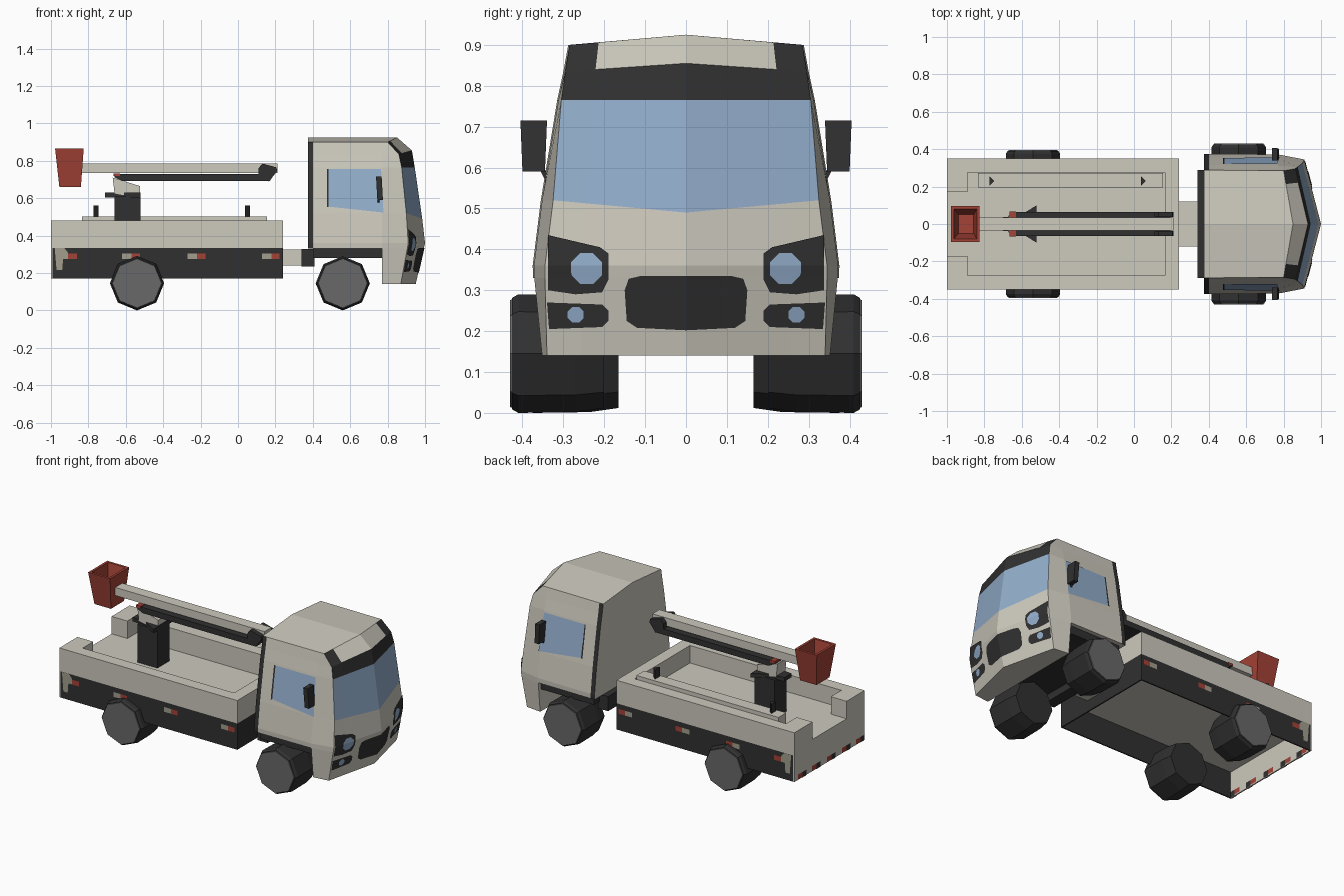
import bpy, bmesh, math
from mathutils import Vector

if "Cube" in bpy.data.objects:
    bpy.data.objects.remove(bpy.data.objects["Cube"])


def material(name, r, g, b):
    m = bpy.data.materials.new(name)
    m.diffuse_color = (r, g, b, 1)
    m.use_nodes = True
    m.node_tree.nodes["Principled BSDF"].inputs["Base Color"].default_value = m.diffuse_color
    return m


CREAM = material("cream_paint", .61, .585, .51)
DARK = material("dark_trim", .030, .030, .030)
GLASS = material("blue_glass", .29, .42, .60)
RED = material("red_paint", .37, .055, .038)
HUB = material("hub_grey", .14, .14, .14)
TAN = material("marker_tan", .36, .34, .27)


def make(name, verts, faces, mats, idx=None, mirror=False, facing=None):
    bm = bmesh.new()
    vs = [bm.verts.new(v) for v in verts]
    for i, f in enumerate(faces):
        face = bm.faces.new([vs[k] for k in f])
        face.material_index = idx[i] if idx else 0
    return finish(name, bm, mats, mirror, facing)


def finish(name, bm, mats, mirror=False, facing=None):
    bm.normal_update()
    if facing:
        flip = [f for f in bm.faces if f.normal.dot(Vector(facing)) < 0]
        bmesh.ops.reverse_faces(bm, faces=flip)
    else:
        bmesh.ops.recalc_face_normals(bm, faces=bm.faces[:])
    me = bpy.data.meshes.new(name)
    bm.to_mesh(me)
    bm.free()
    for m in mats:
        me.materials.append(m)
    ob = bpy.data.objects.new(name, me)
    bpy.context.collection.objects.link(ob)
    if mirror:
        mod = ob.modifiers.new("mirror", 'MIRROR')
        mod.use_axis = (False, True, False)
        mod.merge_threshold = .0005
    return ob


def loft(name, rings, mat, mirror=False):
    """Closed rings of equal length joined in order, both ends capped."""
    n = len(rings[0])
    faces = [tuple(range(n)), tuple(range((len(rings) - 1) * n, len(rings) * n))]
    for r in range(len(rings) - 1):
        for k in range(n):
            j = (k + 1) % n
            faces.append((r * n + k, r * n + j, (r + 1) * n + j, (r + 1) * n + k))
    return make(name, [v for r in rings for v in r], faces, [mat], mirror=mirror)


def rect(x0, x1, y0, y1, z):
    return [(x0, y0, z), (x1, y0, z), (x1, y1, z), (x0, y1, z)]


def box(name, x, y, z, mat, mirror=False):
    return loft(name, [rect(*x, *y, z[0]), rect(*x, *y, z[1])], mat, mirror)


def prism(name, profile, y0, y1, mat):
    return loft(name, [[(x, y, z) for x, z in profile] for y in (y0, y1)], mat)


def decal(name, pts, mat, project, facing, cuts=(), mirror=True):
    """Flat (u, z) outline, split at the given heights, laid on a surface."""
    bm = bmesh.new()
    bm.faces.new([bm.verts.new((u, 0, z)) for u, z in pts])
    for c in cuts:
        bmesh.ops.bisect_plane(bm, geom=bm.verts[:] + bm.edges[:] + bm.faces[:],
                               plane_co=(0, 0, c), plane_no=(0, 0, 1))
    for v in bm.verts:
        v.co = project(v.co.x, v.co.z)
    return finish(name, bm, [mat], mirror, facing)


def octagon(u, z, r):
    return [(u + r * math.cos((k + .5) * math.pi / 4), z + r * math.sin((k + .5) * math.pi / 4))
            for k in range(8)]


def quad(u0, u1, z0, z1):
    return [(u0, z0), (u1, z0), (u1, z1), (u0, z1)]


# Cab levels: corner z, centre z, side y, corner x, corner y, centre x
LEVELS = [(.14, .14, .355, .87, .34, .95), (.33, .33, .374, .905, .345, .993),
          (.36, .36, .375, .91, .345, 1.0), (.52, .49, .355, .90, .325, .985),
          (.765, .765, .315, .875, .305, .945), (.835, .855, .30, .86, .295, .93),
          (.90, .925, .288, .80, .285, .85)]
SX, BX = .77, .375


def cab():
    verts, faces, idx = [], [], []
    for zc, zf, sy, cx, cy, fx in LEVELS:
        c, f = Vector((cx, cy, zc)), Vector((fx, 0, zf))
        verts += [(BX, sy, zc), (BX + .027, sy, zc), (SX, sy - .003, zc), c, f.lerp(c, .75), f]
    for l in range(len(LEVELS) - 1):
        for s in range(5):
            if l == 0 and s < 2:
                continue            # open wheel arch
            a = l * 6 + s
            faces.append((a, a + 1, a + 7, a + 6))
            front = s >= 3
            idx.append(2 if front and l == 3 else
                       1 if s == 0 or (front and l == 4) or (s == 3 and l == 5) else 0)
    n = len(verts)
    verts += [(BX, 0, .33), (SX, 0, .33), (SX, 0, .14), (BX, 0, .925), (SX, 0, .925)]
    t = 36
    extra = [(t, t + 1, t + 2, n + 4, n + 3), (t + 2, t + 3, t + 4, t + 5, n + 4),   # roof
             (6, 12, 18, 24, 30, 36, n + 3, n),                                      # back
             (6, 7, 8, n + 1, n), (8, 2, n + 2, n + 1), (2, 3, 4, 5, n + 2)]         # underside
    make("cab_shell", verts, faces + extra, [CREAM, DARK, GLASS], idx + [0] * 6, mirror=True)


def cab_front(off):
    def project(y, z):
        for a, b in zip(LEVELS, LEVELS[1:]):
            t = y / a[4]
            za, zb = a[1] + (a[0] - a[1]) * t, b[1] + (b[0] - b[1]) * t
            if z <= zb + 1e-6:
                k = (z - za) / (zb - za)
                xa, xb = a[5] + (a[3] - a[5]) * t, b[5] + (b[3] - b[5]) * t
                return Vector((xa + (xb - xa) * k + off, y, z))
    return project


def cab_side(off):
    a, b = LEVELS[3], LEVELS[4]
    return lambda x, z: Vector((x, a[2] + (b[2] - a[2]) * (z - a[0]) / (b[0] - a[0]) + off, z))


cab()
# Front lamps and grille
F = (1, 0, 0)
KINKS = (.33, .36)
decal("headlight_surround", [(.19, .325), (.205, .295), (.27, .29), (.338, .30), (.338, .435),
                             (.21, .405), (.19, .39)], DARK, cab_front(.003), F, KINKS)
decal("headlight", octagon(.243, .353, .041), GLASS, cab_front(.006), F, KINKS)
decal("fog_lamp_surround", [(.19, .225), (.205, .21), (.335, .205), (.34, .27), (.205, .265),
                            (.19, .25)], DARK, cab_front(.003), F)
decal("fog_lamp", octagon(.27, .24, .021), GLASS, cab_front(.006), F)
decal("grille", [(0, .202), (.12, .208), (.145, .225), (.15, .30), (.14, .328), (.11, .335),
                 (0, .335)], DARK, cab_front(.003), F, KINKS)
# Side windows and mirrors
S = (0, 1, 0)
decal("side_window_edge", quad(.475, .485, .552, .755), DARK, cab_side(.003), S)
decal("side_window", [(.483, .555), (.778, .523), (.765, .755), (.483, .755)], GLASS,
      cab_side(.003), S)
loft("wing_mirror", [rect(.745, .775, .345, .40, .59), rect(.738, .768, .340, .405, .715)],
     DARK, True)
loft("mirror_arm", [rect(.745, .757, .325, .34, .56), rect(.745, .757, .348, .36, .60)],
     DARK, True)
# Chassis between cab and bed
box("wheel_arch", (.40, .775), (-.345, .345), (.28, .332), DARK)
box("cab_crossmember", (.34, .41), (-.29, .29), (.235, .327), DARK)
box("chassis_link", (.235, .345), (-.12, .12), (.24, .325), CREAM)

# Cargo bed
box("bed_floor", (-1, .24), (-.35, .35), (.335, .37), CREAM)
box("bed_side_wall", (-1, .24), (.275, .35), (.335, .48), CREAM, True)
box("bed_front_wall", (.165, .24), (-.276, .276), (.335, .48), CREAM)
box("bed_rear_block", (-1, -.89), (.17, .276), (.335, .48), CREAM, True)
box("bed_side_skirt", (-.992, .24), (.342, .35), (.17, .335), DARK, True)
box("bed_front_skirt", (.232, .24), (-.342, .342), (.17, .335), DARK)
box("bed_rear_skirt", (-1, -.992), (-.35, .35), (.17, .336), CREAM)
# Marker lights on the sides and tail
bed_side = lambda x, z: Vector((x, .353, z))
for x in (-.57, -.22, .178):
    decal("side_marker", quad(x - .05, x, .275, .305), TAN, bed_side, S)
    decal("side_light", quad(x, x + .045, .275, .305), RED, bed_side, S)
decal("rear_side_light", quad(-.91, -.86, .275, .305), RED, bed_side, S)
decal("rear_side_marker", [(-.97, .215), (-.94, .215), (-.935, .275), (-.91, .275), (-.91, .31),
                           (-.93, .335), (-.98, .335)], TAN, bed_side, S)
for y in (-.29, -.15, 0, .15, .29):
    for x, way in ((-1.0, -1), (-.992, 1)):
        tail = lambda u, z: Vector((x + way * .003, u, z))
        decal("tail_trim", quad(y - .055, y - .015, .17, .205), DARK, tail, (way, 0, 0), mirror=False)
        decal("tail_light", quad(y - .015, y + .03, .175, .205), RED, tail, (way, 0, 0), mirror=False)
# Long locker with two stakes
box("bed_locker", (-.835, .155), (.195, .272), (.365, .503), CREAM)
for x in (-.76, .05):
    tri = [(x - .012, .205), (x + .014, .23), (x - .012, .255)]
    loft("locker_stake", [[(a, b, z) for a, b in tri] for z in (.50, .562)], DARK)

# Wheels: tyre and hub, both eight sided
def ring(cx, y, r):
    return [(cx + r * math.sin(k * math.pi / 4), y, .145 + r * math.cos(k * math.pi / 4))
            for k in range(8)]


for side, cx, y in (("front", .56, .43), ("rear", -.54, .395)):
    loft(side + "_tyre", [ring(cx, y - .23, .133), ring(cx, y - .16, .143),
                          ring(cx, y - .02, .145), ring(cx, y - .004, .136)], DARK, True)
    loft(side + "_hub", [ring(cx, y - .006, .133), ring(cx, y, .131)], HUB, True)

# Lift: post, turntable, booms
box("lift_post", (-.66, -.52), (-.06, .06), (.365, .61), DARK)
plan = [(-.71, -.035), (-.61, -.045), (-.52, -.10), (-.52, .10), (-.61, .045), (-.71, .035)]
loft("lift_turntable", [[(x, y, z) for x, y in plan] for z in (.605, .63)], DARK)
prism("boom_bracket", [(-.66, .625), (-.525, .60), (-.525, .665), (-.67, .71)], -.045, .045, CREAM)
prism("lower_boom", [(-.665, .715), (-.62, .692), (.17, .692), (.195, .728), (-.63, .728)],
      -.065, .065, DARK)
box("boom_tip_marker", (-.665, -.632), (-.066, .066), (.718, .732), RED)
for y in (-.065, .037):
    prism("boom_knuckle", [(.11, .715), (.165, .69), (.21, .745), (.205, .765), (.13, .785),
                           (.11, .76)], y, y + .028, DARK)
box("upper_boom", (-.835, .21), (-.035, .035), (.735, .786), CREAM)
# Basket: tapered, open at the top
loft("basket", [rect(-.955, -.84, -.065, .065, .66), rect(-.978, -.825, -.095, .095, .865),
                rect(-.963, -.84, -.08, .08, .865), rect(-.938, -.857, -.05, .05, .69)], RED)
